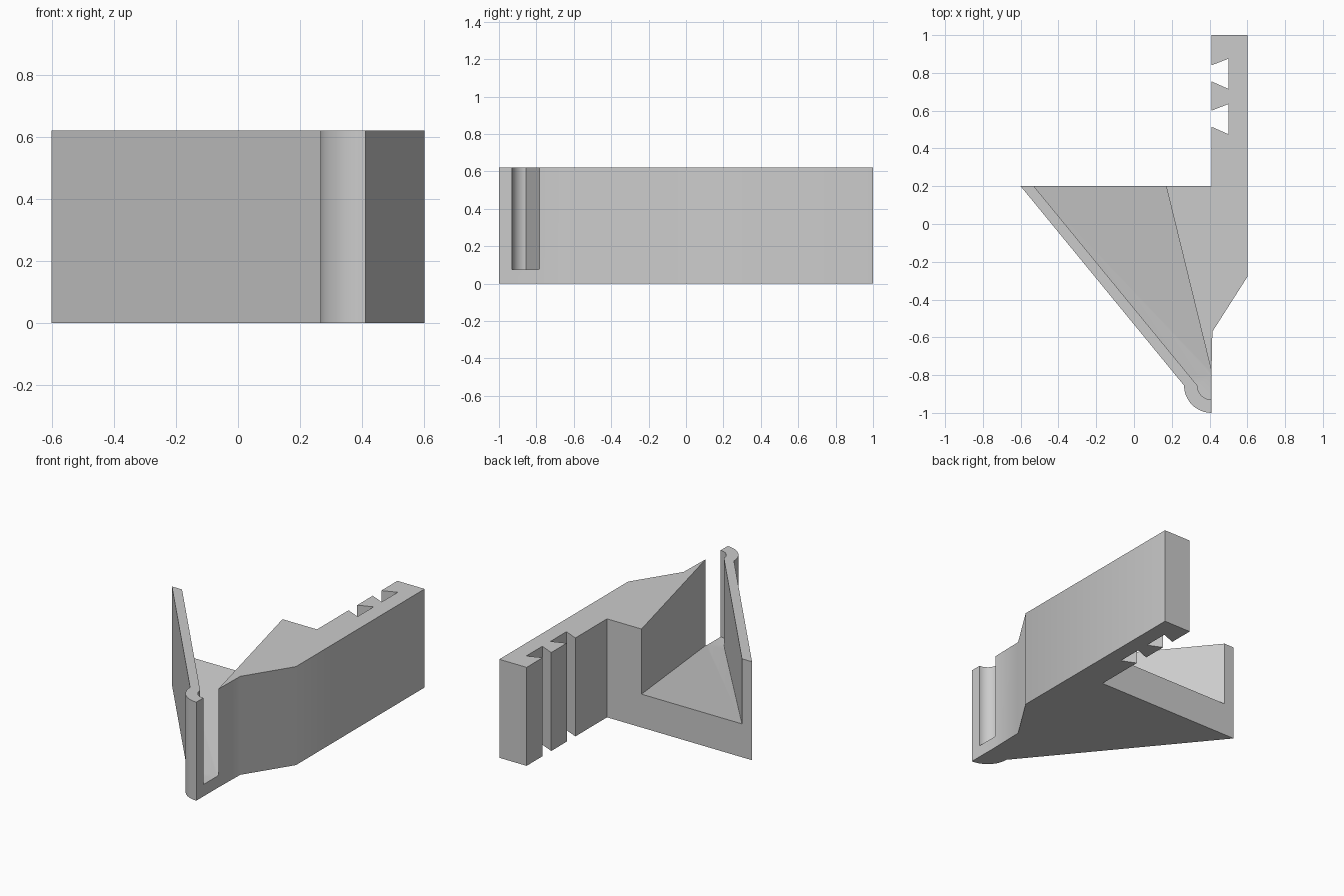
import bpy, bmesh, math

HEIGHT = 0.62
SLOT_FLOOR = 0.075
BACK_FLOOR = 0.21
HINGE = (0.41, -0.855)

if "Cube" in bpy.data.objects:
    bpy.data.objects.remove(bpy.data.objects["Cube"], do_unlink=True)

grey = bpy.data.materials.new("plain grey")
grey.use_nodes = True
colour = (0.6, 0.6, 0.6, 1)
grey.diffuse_color = colour
grey.node_tree.nodes["Principled BSDF"].inputs["Base Color"].default_value = colour


def arc(radius, steps=12):
    """Quarter turn around the hinge, from its left side to its front."""
    angles = [math.pi + math.pi / 2 * i / steps for i in range(steps + 1)]
    return [(HINGE[0] + radius * math.cos(a), HINGE[1] + radius * math.sin(a))
            for a in angles]


def prism(name, outline, bottom, top, shape=None):
    """Extrude a plan outline upwards into a solid."""
    bm = bmesh.new()
    face = bm.faces.new([bm.verts.new((x, y, bottom)) for x, y in outline])
    result = bmesh.ops.extrude_face_region(bm, geom=[face])
    for v in result["geom"]:
        if isinstance(v, bmesh.types.BMVert):
            v.co.z = top
    if shape:
        shape(bm)
    bmesh.ops.recalc_face_normals(bm, faces=bm.faces)
    mesh = bpy.data.meshes.new(name)
    bm.to_mesh(mesh)
    bm.free()
    mesh.materials.append(grey)
    obj = bpy.data.objects.new(name, mesh)
    bpy.context.collection.objects.link(obj)
    return obj


def slope_floor(bm):
    """Keep the slot floor level, then let it rise towards the back."""
    start = -0.8
    bmesh.ops.bisect_plane(bm, geom=bm.verts[:] + bm.edges[:] + bm.faces[:],
                           plane_co=(0, start, 0), plane_no=(0, 1, 0))
    rise = (BACK_FLOOR - SLOT_FLOOR) / (0.2 - start)
    for v in bm.verts:
        if v.co.z < HEIGHT:
            v.co.z = SLOT_FLOOR + rise * max(0, v.co.y - start)


# Dovetail notches along the inner side of the arm
notches = []
for y in (0.84, 0.6):
    notches += [(0.41, y), (0.5, y + 0.035), (0.5, y - 0.125), (0.41, y - 0.085)]

# Whole bracket: arm, wedge, base, slanted wall and rounded hinge end
outline = ([(-0.6, 0.2)] + arc(0.145)
           + [(0.41, -0.8), (0.415, -0.57), (0.6, -0.28), (0.6, 1), (0.41, 1)]
           + notches + [(0.41, 0.2)])
bracket = prism("bracket", outline, 0, HEIGHT)

# Pocket between wall and wedge, open at the back and through the front slot
pocket = ([(-0.53, 0.4), (-0.53, 0.2)] + arc(0.075)
          + [(0.5, -0.93), (0.5, -0.785), (0.411, -0.785), (0.17, 0.2), (0.17, 0.4)])
cutter = prism("pocket_cutter", pocket, 0, HEIGHT + 0.2, slope_floor)
cutter.hide_render = True

cut = bracket.modifiers.new("pocket", "BOOLEAN")
cut.operation = "DIFFERENCE"
cut.solver = "EXACT"
cut.object = cutter
bpy.ops.object.select_all(action="DESELECT")
bracket.select_set(True)
bpy.context.view_layer.objects.active = bracket
bpy.ops.object.modifier_apply(modifier=cut.name)
bpy.data.objects.remove(cutter, do_unlink=True)

# Smooth the hinge and the tapered side, keep the corners crisp
bpy.ops.object.shade_smooth_by_angle(angle=math.radians(35))
